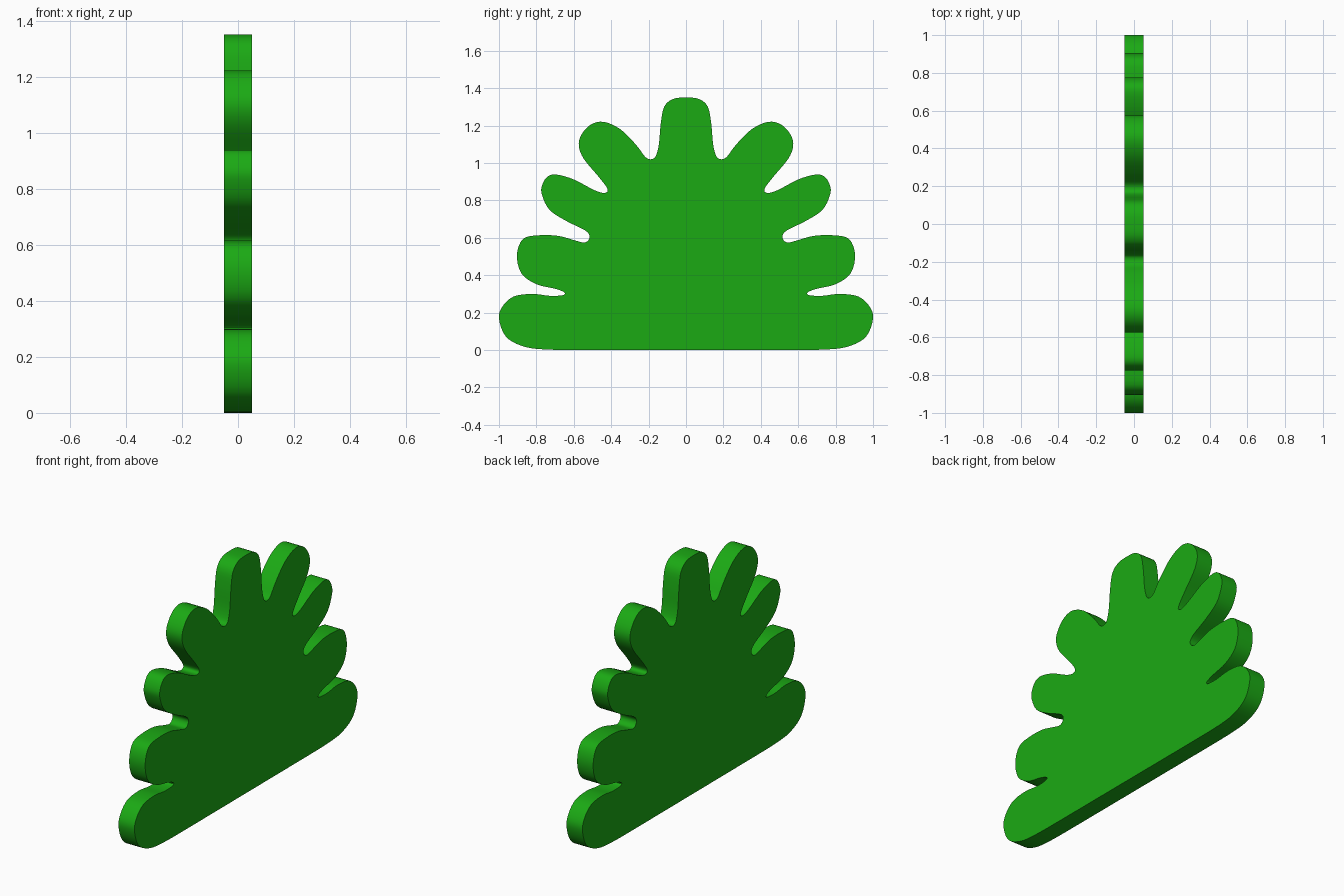
import bpy, bmesh, math
from mathutils import Vector

if "Cube" in bpy.data.objects:
    bpy.data.objects.remove(bpy.data.objects["Cube"])

THICK = 0.10
STEPS = 4

# Right half of the lobed outline (y, z), from top centre to bottom centre
HALF = [
    (0, 1.35), (0.07, 1.342), (0.117, 1.30), (0.135, 1.21), (0.145, 1.10),
    (0.163, 1.035), (0.19, 1.02), (0.22, 1.035), (0.265, 1.095),
    (0.35, 1.18), (0.44, 1.22), (0.51, 1.205), (0.56, 1.15), (0.573, 1.09),
    (0.545, 1.02), (0.47, 0.93), (0.42, 0.862), (0.435, 0.84), (0.49, 0.855),
    (0.60, 0.912), (0.69, 0.938), (0.74, 0.928), (0.77, 0.88), (0.77, 0.83),
    (0.73, 0.75), (0.64, 0.69), (0.54, 0.64), (0.515, 0.605), (0.54, 0.575),
    (0.60, 0.588), (0.68, 0.61), (0.78, 0.614), (0.87, 0.595), (0.904, 0.51),
    (0.88, 0.41), (0.80, 0.352), (0.70, 0.328), (0.65, 0.308), (0.66, 0.293),
    (0.73, 0.29), (0.82, 0.30), (0.92, 0.287), (0.98, 0.235), (1.0, 0.17),
    (0.965, 0.075), (0.88, 0.023), (0.75, 0.003), (0.45, 0), (0, 0),
]


def smooth_loop(points, steps):
    """Closed Catmull-Rom curve through the points."""
    n, out = len(points), []
    for i in range(n):
        a, b, c, d = (Vector(points[(i + k) % n]) for k in (-1, 0, 1, 2))
        for s in range(steps):
            t = s / steps
            p = 0.5 * (2 * b + (c - a) * t + (2 * a - 5 * b + 4 * c - d) * t ** 2
                       + (3 * b - a - 3 * c + d) * t ** 3)
            out.append((p.x, max(p.y, 0.0)))
    return out


# Mirror the half outline and extrude it into a flat panel
outline = smooth_loop(HALF + [(-y, z) for y, z in HALF[-2:0:-1]], STEPS)
bm = bmesh.new()
face = bm.faces.new([bm.verts.new((-THICK / 2, y, z)) for y, z in outline])
ext = bmesh.ops.extrude_face_region(bm, geom=[face], use_keep_orig=True)
bmesh.ops.translate(bm, vec=(THICK, 0, 0),
                    verts=[v for v in ext["geom"] if isinstance(v, bmesh.types.BMVert)])
bmesh.ops.recalc_face_normals(bm, faces=bm.faces)
mesh = bpy.data.meshes.new("bush_panel")
bm.to_mesh(mesh)
bm.free()
bush = bpy.data.objects.new("bush_panel", mesh)
bpy.context.collection.objects.link(bush)

# Leaf green
green = bpy.data.materials.new("leaf_green")
green.diffuse_color = (0.011, 0.4, 0.007, 1)
green.use_nodes = True
green.node_tree.nodes["Principled BSDF"].inputs["Base Color"].default_value = green.diffuse_color
mesh.materials.append(green)

# Smooth rim, crisp front and back edges
bpy.context.view_layer.objects.active = bush
bush.select_set(True)
bpy.ops.object.shade_smooth_by_angle(angle=math.radians(35))
